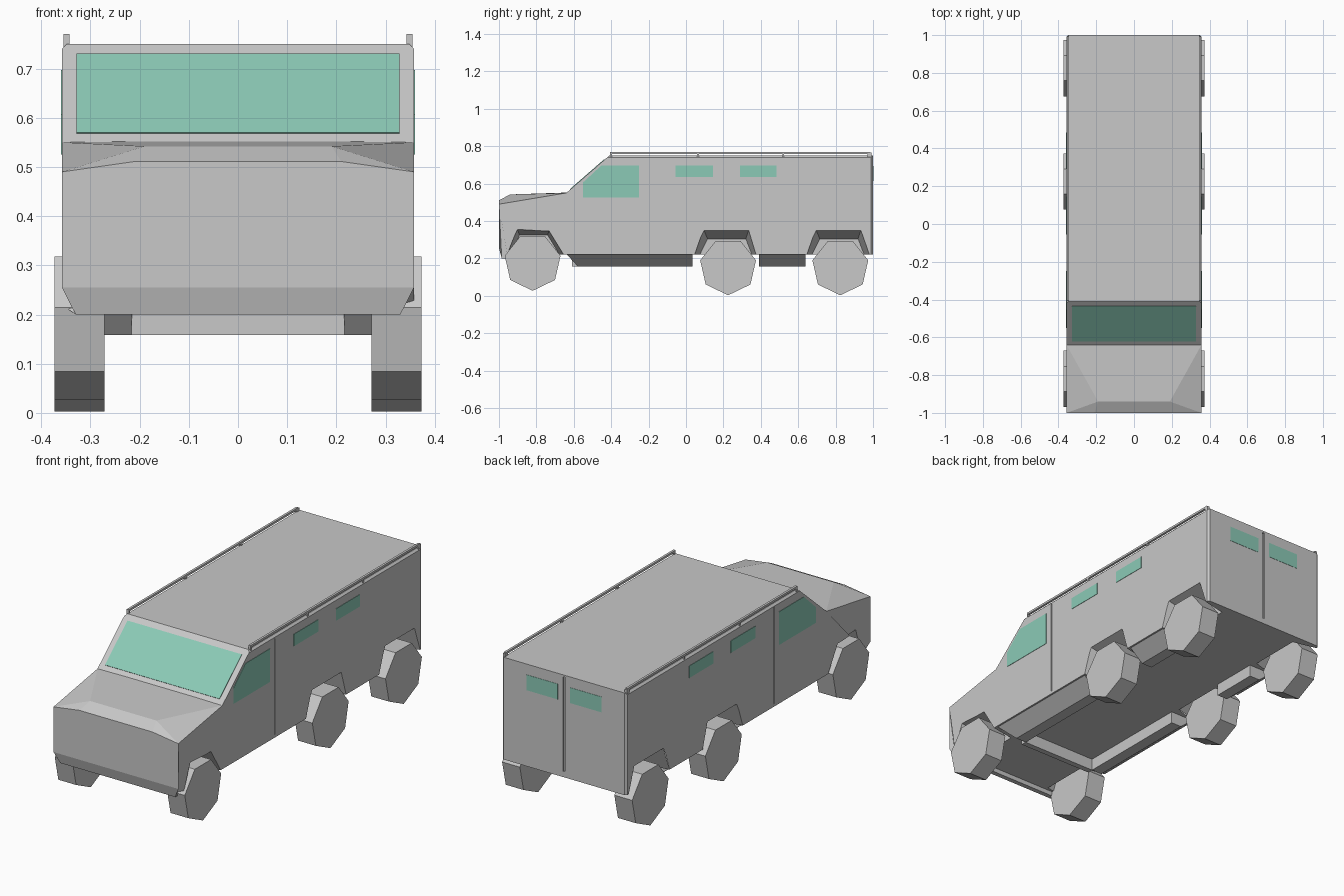
import bpy, bmesh, math
from mathutils import Vector

if "Cube" in bpy.data.objects:
    bpy.data.objects.remove(bpy.data.objects["Cube"])


def material(name, rgb):
    m = bpy.data.materials.new(name)
    m.diffuse_color = (*rgb, 1)
    m.use_nodes = True
    m.node_tree.nodes["Principled BSDF"].inputs["Base Color"].default_value = m.diffuse_color
    return m


GREY = material("armour_grey", (0.58, 0.58, 0.58))
GLASS = material("green_glass", (0.26, 0.59, 0.47))


def finish(name, bm, mat):
    bmesh.ops.recalc_face_normals(bm, faces=bm.faces[:])
    me = bpy.data.meshes.new(name)
    bm.to_mesh(me)
    bm.free()
    me.materials.append(mat)
    ob = bpy.data.objects.new(name, me)
    bpy.context.collection.objects.link(ob)
    return ob


def loft(name, a, b, mat=GREY):
    """Closed solid between two matching point loops."""
    bm = bmesh.new()
    va = [bm.verts.new(p) for p in a]
    vb = [bm.verts.new(p) for p in b]
    n = len(a)
    bm.faces.new(va)
    bm.faces.new(vb[::-1])
    for i in range(n):
        j = (i + 1) % n
        bm.faces.new((va[i], vb[i], vb[j], va[j]))
    return finish(name, bm, mat)


def slab(name, yz, x0, x1, mat=GREY):
    """Side profile extruded across x."""
    return loft(name, [(x0, y, z) for y, z in yz], [(x1, y, z) for y, z in yz], mat)


def box(name, x, y, z, mat=GREY):
    return slab(name, [(y[0], z[0]), (y[1], z[0]), (y[1], z[1]), (y[0], z[1])], x[0], x[1], mat)


def cut(target, cutter):
    cutter.hide_render = True
    mod = target.modifiers.new("cut", 'BOOLEAN')
    mod.operation = 'DIFFERENCE'
    mod.solver = 'EXACT'
    mod.object = cutter
    bpy.context.view_layer.objects.active = target
    bpy.ops.object.modifier_apply(modifier=mod.name)
    bpy.data.objects.remove(cutter)


W = 0.358

# Hull: side profile across the full width
profile = [(-1, 0.255), (-0.985, 0.2), (-0.96, 0.2), (-0.955, 0.22), (1, 0.22), (1, 0.75),
           (-0.41, 0.75), (-0.64, 0.55), (-1, 0.49)]
body = slab("body", profile, -W, W)
bm = bmesh.new()
bm.from_mesh(body.data)
for v in bm.verts:                      # tapered bumper lip
    if v.co.z < 0.21:
        v.co.x *= 0.33 / W


def soft_edge(e):
    a, b = (v.co for v in e.verts)
    rear = a.y > 0.99 and b.y > 0.99 and abs(a.x - b.x) < 0.01
    roof = a.z > 0.74 and b.z > 0.74 and abs(a.x - b.x) < 0.01
    return rear or roof


bmesh.ops.bevel(bm, geom=[e for e in bm.edges if soft_edge(e)], offset=0.01,
                segments=1, affect='EDGES')
bmesh.ops.recalc_face_normals(bm, faces=bm.faces[:])
bm.to_mesh(body.data)
bm.free()

# Wheel arches: wells that narrow toward the inside
XI, XO = 0.23, 0.40
arches = [
    ([(-0.985, 0.16), (-0.905, 0.365), (-0.73, 0.355), (-0.61, 0.16)],
     [(-0.965, 0.16), (-0.89, 0.325), (-0.74, 0.325), (-0.64, 0.16)]),
    ([(0.018, 0.16), (0.09, 0.365), (0.34, 0.365), (0.402, 0.16)],
     [(0.045, 0.16), (0.115, 0.305), (0.32, 0.305), (0.375, 0.16)]),
    ([(0.618, 0.16), (0.69, 0.365), (0.94, 0.365), (1.012, 0.16)],
     [(0.645, 0.16), (0.715, 0.305), (0.92, 0.305), (0.975, 0.16)]),
]
for outer, inner in arches:
    for s in (-1, 1):
        cut(body, loft("arch_cutter", [(s * XI, *p) for p in inner],
                       [(s * XO, *p) for p in outer]))

# Door seams
for s in (-1, 1):
    xs = sorted((s * (W - 0.005), s * (W + 0.02)))
    cut(body, box("seam_cutter", xs, (-0.213, -0.207), (0.235, 0.735)))
cut(body, box("seam_cutter", (-0.005, 0.005), (0.993, 1.02), (0.25, 0.74)))

# Bonnet with raised centre panel
half = [(0.357, -1, 0.49), (0.27, -1, 0.49), (0.21, -1, 0.511), (0.19, -0.94, 0.542),
        (0.19, -0.64, 0.552), (0.357, -0.64, 0.55), (0.35, -0.99, 0.46), (0.35, -0.62, 0.46)]
bm = bmesh.new()
for x, y, z in half:
    for s in (-1, 1):
        bm.verts.new((s * x, y, z))
hull = bmesh.ops.convex_hull(bm, input=bm.verts[:])
bmesh.ops.dissolve_limit(bm, angle_limit=0.01, verts=bm.verts[:], edges=bm.edges[:])
finish("bonnet", bm, GREY)

# Sills hanging below the floor, leaning inward at the bottom
for s in (-1, 1):
    for y0, y1, lead in ((-0.64, 0.035, 0.06), (0.39, 0.64, 0.0)):
        def section(y, lead):
            return [(s * 0.215, y, 0.225), (s * 0.355, y, 0.225),
                    (s * 0.275, y + lead, 0.158), (s * 0.215, y + lead, 0.158)]
        loft("sill", section(y0, lead), section(y1, 0))
box("front_crossbeam", (-0.216, 0.216), (-0.61, -0.58), (0.158, 0.225))

# Seven-sided wheels
R = 0.153
for y, z in ((-0.82, 0.18), (0.225, 0.156), (0.825, 0.156)):
    ring = [(y + R * math.sin(2 * math.pi * i / 7), z - R * math.cos(2 * math.pi * i / 7))
            for i in range(7)]
    for s in (-1, 1):
        slab("wheel", ring, s * 0.271, s * 0.373)

# Roof rails on short posts
for s in (-1, 1):
    xs = sorted((s * 0.343, s * 0.355))
    box("roof_rail", xs, (-0.405, 0.985), (0.759, 0.77))
    for y in (-0.4, 0.065, 0.52, 0.975):
        box("rail_post", xs, (y - 0.005, y + 0.005), (0.735, 0.762))
    box("rail_tail", xs, (0.98, 0.992), (0.735, 0.766))

# Side windows
cab = [(-0.55, 0.525), (-0.25, 0.525), (-0.25, 0.697), (-0.452, 0.697), (-0.55, 0.607)]
for s in (-1, 1):
    x0, x1 = s * (W - 0.003), s * (W + 0.002)
    slab("cab_window", cab, x0, x1, GLASS)
    for y0, y1 in ((-0.055, 0.145), (0.29, 0.485)):
        box("side_window", (x0, x1), (y0, y1), (0.635, 0.697), GLASS)
    # Rear door window
    box("rear_window", (s * 0.035, s * 0.215), (0.997, 1.0015), (0.615, 0.695), GLASS)

# Windscreen plate lying on the sloped front
low, high = Vector((0, -0.64, 0.55)), Vector((0, -0.41, 0.75))
out = Vector((0, -0.20, 0.23)).normalized() * 0.003
pane = []
for x, z in ((-0.328, 0.568), (0.328, 0.568), (0.328, 0.728), (-0.328, 0.728)):
    p = low.lerp(high, (z - 0.55) / 0.20)
    pane.append(Vector((x, p.y, p.z)))
loft("windscreen", [p - out for p in pane], [p + out for p in pane], GLASS)
